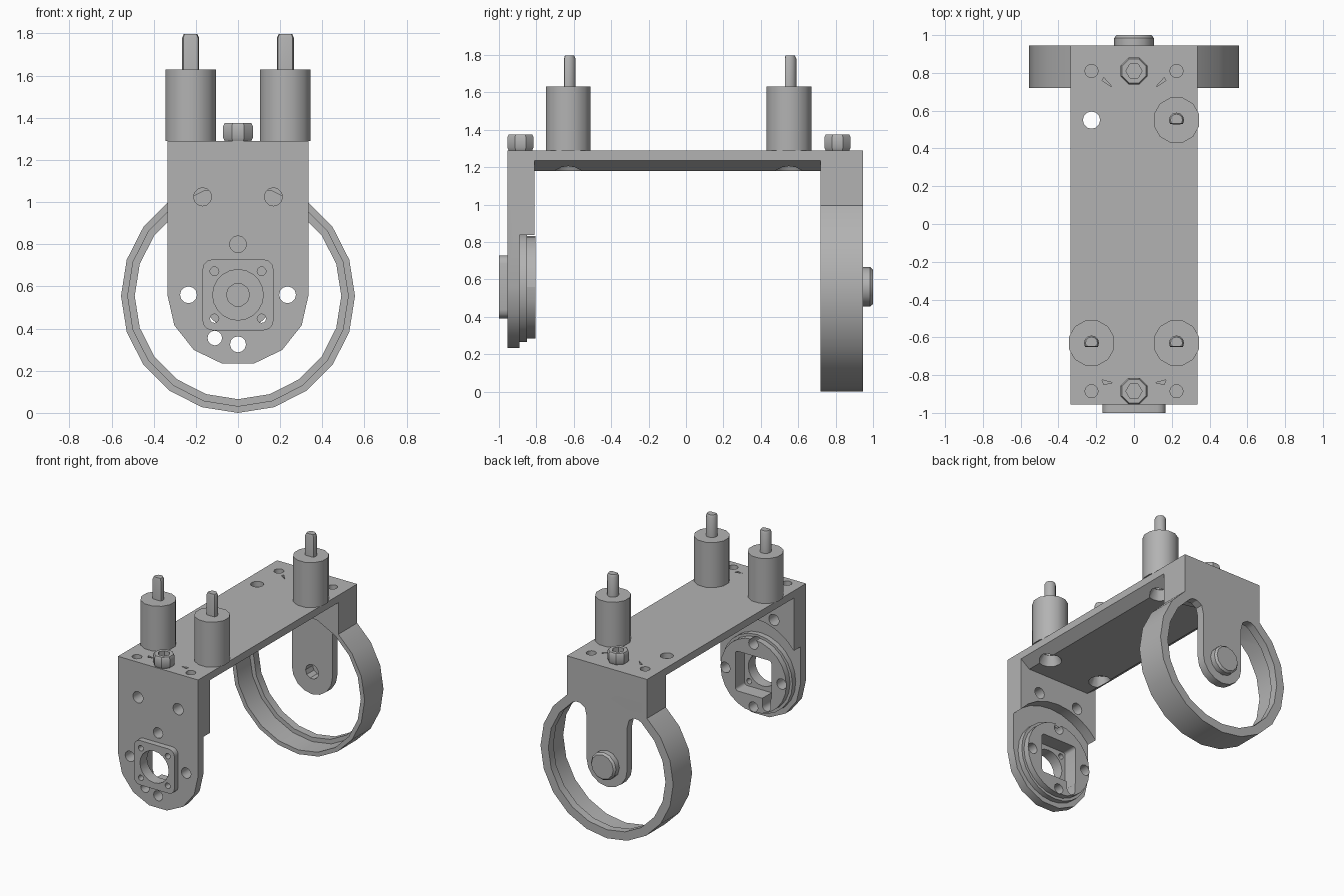
import bpy
import bmesh
from math import sin, cos, tau, pi, radians

if "Cube" in bpy.data.objects:
    bpy.data.objects.remove(bpy.data.objects["Cube"], do_unlink=True)

grey = bpy.data.materials.new("machined grey")
grey.use_nodes = True
grey.diffuse_color = (0.45, 0.45, 0.45, 1)
grey.node_tree.nodes["Principled BSDF"].inputs["Base Color"].default_value = (0.45, 0.45, 0.45, 1)

HUB = 0.56           # height of the wheel axis
W = 0.335            # half width of the frame


def ngon(r, n=14, cx=0, cy=0, phase=0):
    return [(cx + r * cos(phase + tau * i / n), cy + r * sin(phase + tau * i / n)) for i in range(n)]


def rect(x0, x1, y0, y1):
    return [(x0, y0), (x1, y0), (x1, y1), (x0, y1)]


def rounded(h, r, cx, cy):
    pts = []
    for q in range(4):
        sx, sy = ((1, 1), (-1, 1), (-1, -1), (1, -1))[q]
        for k in range(4):
            a = q * pi / 2 + k * pi / 6
            pts.append((cx + sx * (h - r) + r * cos(a), cy + sy * (h - r) + r * sin(a)))
    return pts


def solid(name, axis, *sections):
    """Loft sections (position, outline) along the y or z axis."""
    bm = bmesh.new()
    rings = []
    for t, pts in sections:
        rings.append([bm.verts.new((u, t, v) if axis == "y" else (u, v, t)) for u, v in pts])
    n = len(rings[0])
    for a, b in zip(rings, rings[1:]):
        for i in range(n):
            j = (i + 1) % n
            bm.faces.new((a[i], a[j], b[j], b[i]))
    bm.faces.new(rings[0])
    bm.faces.new(rings[-1])
    bmesh.ops.recalc_face_normals(bm, faces=bm.faces)
    mesh = bpy.data.meshes.new(name)
    bm.to_mesh(mesh)
    bm.free()
    mesh.materials.append(grey)
    ob = bpy.data.objects.new(name, mesh)
    bpy.context.scene.collection.objects.link(ob)
    return ob


def prism(name, axis, a, b, pts):
    return solid(name, axis, (a, pts), (b, pts))


def combine(ob, tool, op="DIFFERENCE"):
    mod = ob.modifiers.new("bool", "BOOLEAN")
    mod.operation, mod.object, mod.solver = op, tool, "EXACT"
    deps = bpy.context.evaluated_depsgraph_get()
    mesh = bpy.data.meshes.new_from_object(ob.evaluated_get(deps))
    ob.modifiers.clear()
    ob.data = mesh
    bpy.data.objects.remove(tool, do_unlink=True)


def cut(ob, axis, a, b, pts):
    combine(ob, prism("cutter", axis, a, b, pts))


def add(ob, axis, a, b, pts):
    combine(ob, prism("extra", axis, a, b, pts), "UNION")


def top_holes(ob, y, slit_y):
    # Blind screw holes and small wedge nicks in the top face
    for s in (-1, 1):
        cut(ob, "z", 1.2, 1.4, ngon(0.035, 12, s * 0.225, y))
        cut(ob, "z", 1.26, 1.4, [(s * 0.115, slit_y[0]), (s * 0.17, slit_y[1]), (s * 0.16, slit_y[2])])


# Deck with chamfered lower edges
deck = prism("deck", "y", -0.81, 0.72,
             [(-W, 1.29), (-W, 1.235), (-0.26, 1.18), (0.26, 1.18), (W, 1.235), (W, 1.29)])
posts = [(-0.225, -0.63), (0.225, -0.63), (0.225, 0.55), (-0.225, 0.55)]
for x, y in posts:
    combine(deck, solid("cutter", "z", (1.17, ngon(0.085, 12, x, y)), (1.25, ngon(0.05, 12, x, y))))
    cut(deck, "z", 1.2, 1.4, ngon(0.046, 12, x, y))

# Front bracket: thin rounded plate with a thicker block above the boss
arc = [(W * cos(-i * tau / 14), HUB + W * sin(-i * tau / 14)) for i in range(8)]
arc = [(W, HUB)] + [(W * sin(tau * (3.5 - i - 0.0) / 14), HUB - W * cos(tau * (3.5 - i) / 14)) for i in range(1, 7)] + [(-W, HUB)]
front = prism("front_bracket", "y", -0.955, -0.89, [(W, 1.29)] + arc + [(-W, 1.29)])
block = prism("block", "y", -0.92, -0.81, rect(-W, W, 0.7, 1.29))
cut(block, "y", -1, -0.7, ngon(0.435, 28, 0, HUB))
combine(front, block, "UNION")
# Stepped boss and square flange
add(front, "y", -0.92, -0.85, ngon(0.295, 24, 0, HUB))
add(front, "y", -0.92, -0.805, ngon(0.275, 24, 0, HUB))
add(front, "y", -1.0, -0.93, rounded(0.168, 0.045, 0, HUB))
# Square pocket, cable notch and bore
cut(front, "y", -0.915, -0.7, rounded(0.15, 0.02, 0, HUB))
cut(front, "y", -0.915, -0.7, rect(-0.145, -0.075, 0.355, 0.5))
cut(front, "y", -1.1, -0.7, ngon(0.12, 20, 0, HUB))
holes = [(-0.235, HUB, 0.04), (0.235, HUB, 0.04), (0, 0.8, 0.04), (0, 0.325, 0.038),
         (-0.11, 0.355, 0.035), (-0.168, 1.025, 0.043), (0.168, 1.025, 0.043)]
holes += [(sx * 0.112, HUB + sz * 0.112, 0.021) for sx in (-1, 1) for sz in (-1, 1)]
for x, z, r in holes:
    cut(front, "y", -1.1, -0.7, ngon(r, 12, x, z))
top_holes(front, -0.885, (-0.84, -0.825, -0.85))

# Rear ring bracket with a stepped bore
RC = 0.555
rear = prism("rear_ring_bracket", "y", 0.72, 0.945, ngon(0.555, 20, 0, RC))
add(rear, "y", 0.72, 0.945, rect(-W, W, 0.8, 1.29))
cut(rear, "y", 0.6, 0.885, ngon(0.523, 20, 0, RC))
cut(rear, "y", 0.6, 1.1, ngon(0.49, 20, 0, RC))
# Hanging tongue with flared root
flare = [(0.3, 1.02), (0.27, 0.965), (0.225, 0.965), (0.185, 0.94), (0.17, 0.88)]
tip = [(0.17 * cos(-i * pi / 8), HUB + 0.17 * sin(-i * pi / 8)) for i in range(9)]
tongue = [(0.3, 1.1)] + flare + tip + [(-x, z) for x, z in reversed(flare)] + [(-0.3, 1.1)]
add(rear, "y", 0.885, 0.945, tongue)
cut(rear, "y", 0.8, 1.1, ngon(0.055, 10, 0, HUB))
top_holes(rear, 0.81, (0.725, 0.76, 0.775))

# Axle bolt head on the tongue
axle = solid("axle_bolt", "y", (0.945, ngon(0.105, 12, 0, HUB)), (0.985, ngon(0.105, 12, 0, HUB)),
             (1.0, ngon(0.092, 12, 0, HUB)))
cut(axle, "y", 0.9, 0.97, ngon(0.055, 10, 0, HUB))
parts = [deck, front, rear, axle]

# Three motor-like posts with flatted shafts
for i, (x, y) in enumerate(posts[:3]):
    parts.append(prism(f"post_{i + 1}", "z", 1.29, 1.63, ngon(0.124, 12, x, y, pi / 12)))
    flat = [(u, max(v, y - 0.022)) for u, v in ngon(0.04, 12, x, y)]
    small = [(x + (u - x) * 0.8, y + (v - y) * 0.8) for u, v in flat]
    parts.append(solid(f"shaft_{i + 1}", "z", (1.62, flat), (1.78, flat), (1.797, small)))

# Socket head screws at both ends
for name, y in (("front_screw", -0.885), ("rear_screw", 0.81)):
    screw = solid(name, "z", (1.29, ngon(0.068, 8, 0, y, pi / 8)), (1.305, ngon(0.076, 8, 0, y, pi / 8)),
                  (1.36, ngon(0.076, 8, 0, y, pi / 8)), (1.375, ngon(0.068, 8, 0, y, pi / 8)))
    cut(screw, "z", 1.32, 1.5, ngon(0.043, 6, 0, y))
    parts.append(screw)

# Soft shading on round walls, crisp machined edges
bpy.ops.object.select_all(action="DESELECT")
for ob in parts:
    ob.select_set(True)
bpy.context.view_layer.objects.active = deck
bpy.ops.object.shade_smooth_by_angle(angle=radians(32))
